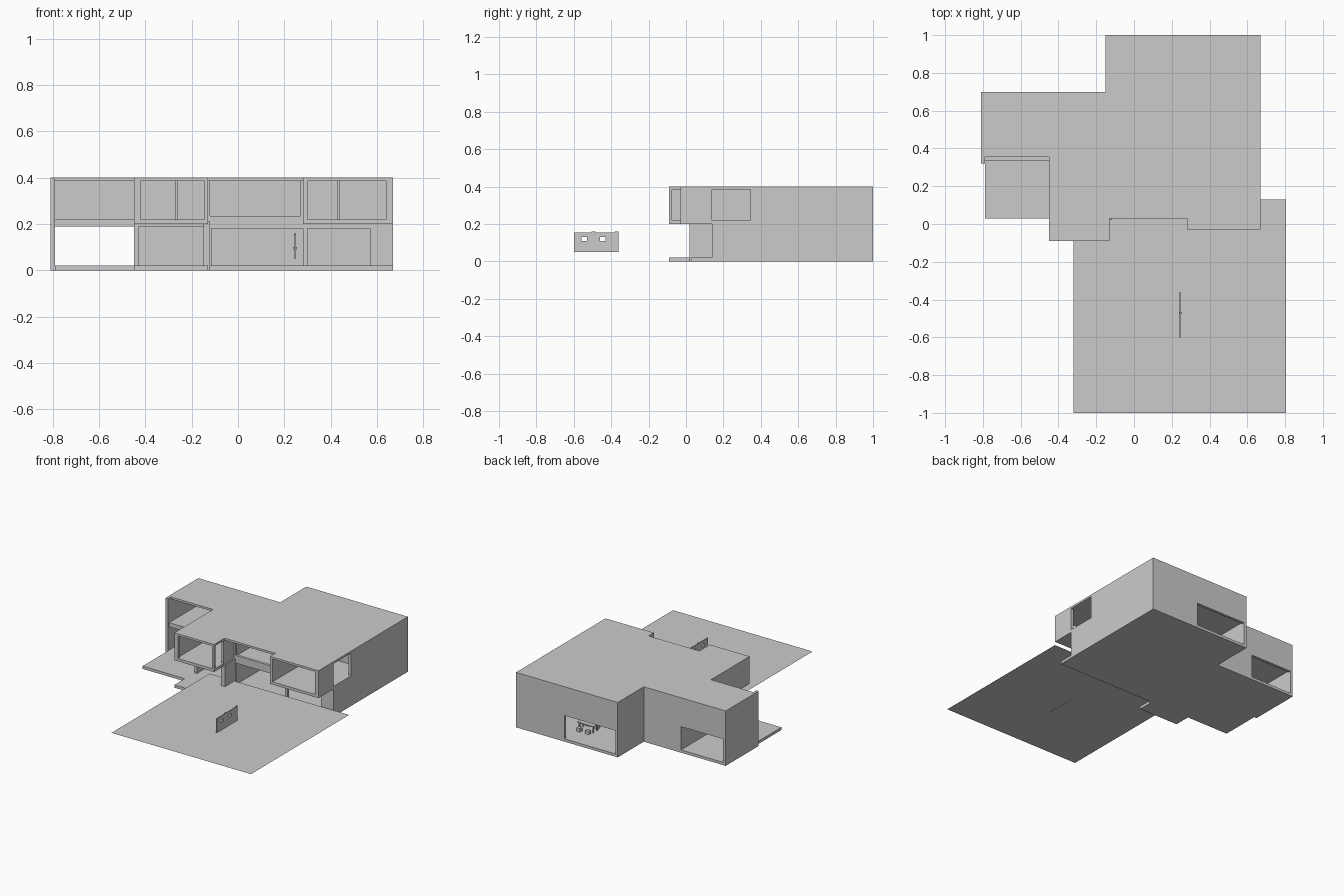
import bpy, bmesh


def make_object(name, bm):
    bmesh.ops.recalc_face_normals(bm, faces=bm.faces)
    mesh = bpy.data.meshes.new(name)
    bm.to_mesh(mesh)
    bm.free()
    obj = bpy.data.objects.new(name, mesh)
    bpy.context.collection.objects.link(obj)
    return obj


def add_box(bm, x0, x1, y0, y1, z0, z1):
    verts = bmesh.ops.create_cube(bm, size=1)["verts"]
    for v in verts:
        v.co = ((x0 + x1) / 2 + v.co.x * (x1 - x0),
                (y0 + y1) / 2 + v.co.y * (y1 - y0),
                (z0 + z1) / 2 + v.co.z * (z1 - z0))


def boxes(name, *items):
    bm = bmesh.new()
    for item in items:
        add_box(bm, *item)
    return make_object(name, bm)


def slab(name, outline, z0, z1):
    bm = bmesh.new()
    face = bm.faces.new([bm.verts.new((x, y, z0)) for x, y in outline])
    top = bmesh.ops.extrude_face_region(bm, geom=[face])["geom"]
    for v in top:
        if isinstance(v, bmesh.types.BMVert):
            v.co.z = z1
    # extruding keeps the starting face as the underside
    return make_object(name, bm)


def wall(name, axis, t0, t1, a0, a1, z0, z1, openings=()):
    """Straight wall running along an axis, with rectangular openings (a, b, low, high)."""
    parts, start = [], a0
    for a, b, low, high in sorted(openings):
        parts += [(start, a, z0, z1), (a, b, z0, low), (a, b, high, z1)]
        start = b
    parts.append((start, a1, z0, z1))
    bm = bmesh.new()
    for a, b, low, high in parts:
        if b - a > 1e-4 and high - low > 1e-4:
            if axis == "x":
                add_box(bm, a, b, t0, t1, low, high)
            else:
                add_box(bm, t0, t1, a, b, low, high)
    return make_object(name, bm)


# Horizontal slabs
back = [(0.67, 1.0), (-0.15, 1.0), (-0.15, 0.70), (-0.81, 0.70)]
slab("roof", back + [(-0.81, 0.32), (-0.79, 0.32), (-0.79, 0.355), (-0.45, 0.355),
     (-0.45, -0.09), (-0.13, -0.09), (-0.13, 0.03), (0.28, 0.03),
     (0.28, -0.03), (0.67, -0.03)], 0.385, 0.40)
slab("upper_floor", back + [(-0.81, 0.355), (-0.45, 0.355), (-0.45, -0.09),
     (-0.13, -0.09), (-0.13, 0.14), (0.28, 0.14), (0.28, -0.03),
     (0.67, -0.03)], 0.20, 0.22)
slab("ground_floor", back + [(-0.81, 0.32), (-0.79, 0.32), (-0.79, 0.03), (-0.45, 0.03),
     (-0.45, -0.09), (-0.13, -0.09), (-0.13, 0.03), (0.67, 0.03)], 0.0, 0.02)
boxes("balcony_edge", (-0.79, -0.45, 0.335, 0.355, 0.19, 0.22))

# Driveway is a single flat sheet
bm = bmesh.new()
bm.faces.new([bm.verts.new((x, y, 0.053)) for x, y in
              [(-0.32, -1), (0.805, -1), (0.805, 0.13), (-0.32, 0.13)]])
make_object("driveway", bm)

# Outer walls
wall("right_wall_lower", "y", 0.65, 0.67, 0.14, 1.0, 0.0, 0.21)
wall("right_wall_upper", "y", 0.65, 0.67, -0.03, 1.0, 0.21, 0.40,
     [(0.14, 0.345, 0.22, 0.385)])
wall("back_wall", "x", 0.98, 1.0, -0.15, 0.67, 0.0, 0.40, [(-0.13, 0.28, 0.02, 0.19)])
wall("back_step_wall", "y", -0.15, -0.13, 0.70, 1.0, 0.0, 0.40)
wall("back_left_wall", "x", 0.68, 0.70, -0.81, -0.13, 0.0, 0.40,
     [(-0.79, -0.45, 0.02, 0.19)])
wall("left_wall", "y", -0.81, -0.79, 0.32, 0.70, 0.0, 0.40)

# Ground floor fronts
wall("carport_wall", "y", -0.45, -0.43, 0.14, 0.70, 0.0, 0.21)
wall("left_room_front", "x", 0.14, 0.16, -0.45, -0.13, 0.0, 0.21,
     [(-0.43, -0.15, 0.02, 0.19)])
wall("entrance_fin", "y", -0.15, -0.12, 0.02, 0.50, 0.0, 0.21)
wall("lower_front", "x", 0.14, 0.16, -0.12, 0.67, 0.0, 0.21,
     [(-0.115, 0.28, 0.02, 0.18), (0.30, 0.57, 0.02, 0.18)])

# Upper floor fronts
wall("left_bay_front", "x", -0.09, -0.075, -0.45, -0.13, 0.20, 0.40,
     [(-0.42, -0.14, 0.22, 0.385)])
wall("left_bay_side", "y", -0.45, -0.43, -0.09, 0.70, 0.20, 0.40)
wall("left_bay_corner_side", "y", -0.145, -0.13, -0.09, 0.50, 0.20, 0.40,
     [(-0.08, 0.02, 0.22, 0.385)])
wall("middle_front", "x", 0.14, 0.16, -0.13, 0.28, 0.20, 0.40,
     [(-0.12, 0.27, 0.235, 0.385)])
wall("right_bay_front", "x", -0.03, -0.015, 0.28, 0.67, 0.20, 0.40,
     [(0.30, 0.64, 0.22, 0.385)])
wall("right_bay_side", "y", 0.28, 0.30, -0.03, 0.50, 0.20, 0.40)

# Interior partitions
wall("lower_partition", "x", 0.49, 0.51, -0.45, 0.65, 0.02, 0.20)
wall("upper_partition", "x", 0.49, 0.51, -0.45, 0.65, 0.22, 0.385)
wall("right_bay_partition", "y", 0.43, 0.44, 0.36, 0.49, 0.22, 0.385)
wall("left_bay_partition", "y", -0.27, -0.26, 0.30, 0.49, 0.22, 0.385)

# Table and stools behind the garden opening
boxes("table", (0.17, 0.30, 0.76, 0.82, 0.062, 0.07),
      *[(x, x + 0.008, y, y + 0.008, 0.02, 0.062)
        for x in (0.175, 0.287) for y in (0.765, 0.807)])
boxes("stools", *[(x, x + 0.03, y, y + 0.025, 0.02, 0.045)
                  for x in (0.185, 0.255) for y in (0.725, 0.83)])

# Gate panel standing on the driveway
wall("gate_panel", "y", 0.242, 0.25, -0.60, -0.36, 0.05, 0.155,
     [(-0.56, -0.53, 0.11, 0.13), (-0.46, -0.43, 0.11, 0.13)])
boxes("gate_caps", *[(0.242, 0.25, y, y + 0.022, 0.155, 0.16) for y in (-0.505, -0.382)])
boxes("gate_handle", (0.238, 0.254, -0.475, -0.465, 0.09, 0.10))
